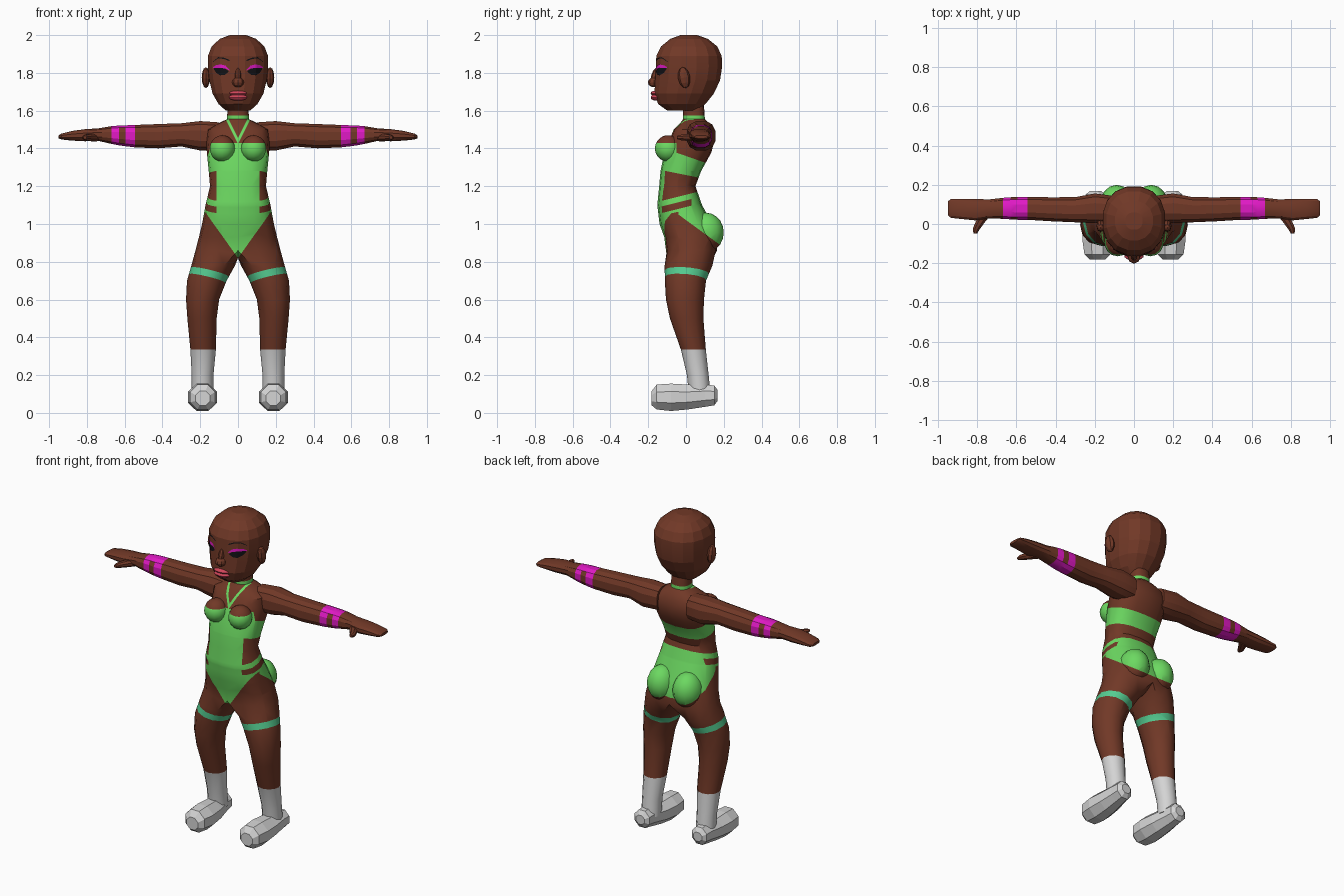
import bpy, bmesh
from math import radians, sin, cos, pi
from mathutils import Vector, Matrix
from mathutils.bvhtree import BVHTree

if "Cube" in bpy.data.objects:
    bpy.data.objects.remove(bpy.data.objects["Cube"], do_unlink=True)


def material(name, rgb):
    m = bpy.data.materials.new(name)
    m.use_nodes = True
    m.diffuse_color = (*rgb, 1)
    m.node_tree.nodes["Principled BSDF"].inputs["Base Color"].default_value = (*rgb, 1)
    return m


MATS = [material("brown skin", (.165, .04, .02)), material("green fabric", (.15, .69, .12)),
        material("teal garter", (.09, .6, .28)), material("magenta", (.75, .01, .56)),
        material("white boot", (.66, .66, .66)), material("black", (.006, .006, .008)),
        material("pink lips", (.62, .06, .1))]
SKIN, GREEN, TEAL, MAGENTA, WHITE, BLACK, PINK = range(7)


def loft(bm, rings, closed=True, caps=True):
    loops = [[bm.verts.new(p) for p in r] for r in rings]
    for a, b in zip(loops, loops[1:]):
        for i in range(len(a) if closed else len(a) - 1):
            j = (i + 1) % len(a)
            bm.faces.new((a[i], a[j], b[j], b[i]))
    if caps:
        bm.faces.new(loops[0])
        bm.faces.new(loops[-1])
    return loops


def ball(bm, centre, size, u=12, v=8, tilt=0):
    mat = Matrix.Translation(centre) @ Matrix.Rotation(tilt, 4, 'X') @ Matrix.Diagonal((*size, 1))
    bmesh.ops.create_uvsphere(bm, u_segments=u, v_segments=v, radius=1, matrix=mat)


def finish(bm, name, rule=SKIN, mirror=False, smooth=None):
    """Mirror, colour by rule(centre, normal) and add to the scene."""
    if mirror:
        dup = bmesh.ops.duplicate(bm, geom=bm.verts[:] + bm.edges[:] + bm.faces[:])["geom"]
        for v in dup:
            if isinstance(v, bmesh.types.BMVert):
                v.co.x = -v.co.x
        bmesh.ops.remove_doubles(bm, verts=bm.verts[:], dist=.0002)
    bmesh.ops.recalc_face_normals(bm, faces=bm.faces[:])
    used = []
    for f in bm.faces:
        c = f.calc_center_median()
        c.x = abs(c.x)
        idx = rule(c, f.normal) if callable(rule) else rule
        if idx not in used:
            used.append(idx)
        f.material_index = used.index(idx)
    me = bpy.data.meshes.new(name)
    bm.to_mesh(me)
    bm.free()
    for i in used:
        me.materials.append(MATS[i])
    ob = bpy.data.objects.new(name, me)
    bpy.context.collection.objects.link(ob)
    if smooth:
        bpy.ops.object.select_all(action='DESELECT')
        ob.select_set(True)
        bpy.context.view_layer.objects.active = ob
        bpy.ops.object.shade_smooth_by_angle(angle=radians(smooth))
    return ob


def oval(n, fn):
    return [fn(cos(2 * pi * (i + .5) / n), sin(2 * pi * (i + .5) / n)) for i in range(n)]


def rounded(c, p=.8):
    return abs(c) ** p * (1 if c > 0 else -1)


# Torso half, from neck to hips: height, half width, front, back
bm = bmesh.new()
torso = [(1.63, .055, -.015, .095), (1.555, .058, -.015, .1), (1.535, .1, -.03, .12),
         (1.5, .165, -.065, .14), (1.44, .17, -.09, .15), (1.38, .165, -.115, .135),
         (1.28, .155, -.135, .08), (1.2, .148, -.142, .05), (1.1, .172, -.152, .085),
         (1, .19, -.14, .14), (.93, .207, -.115, .16), (.86, .225, -.106, .165)]


def half_ring(z, w, f, b):
    pts = []
    for t in range(9):
        a = (t - 4) * pi / 8
        x = 0 if t in (0, 8) else w * cos(a) ** .8
        pts.append((x, (f + b) / 2 + (b - f) / 2 * rounded(sin(a)), z))
    return pts


rings = [half_ring(*s) for s in torso]
loft(bm, rings, closed=False, caps=False)

# Legs continue from the hip ring: height, inner, outer, front, back
legs = [(.78, .016, .247, -.113, .14), (.7, .06, .27, -.112, .106), (.6, .1, .275, -.106, .095),
        (.5, .113, .268, -.085, .092), (.335, .117, .252, -.027, .105),
        (.2, .13, .245, .005, .12), (.1, .13, .245, .015, .13)]
top = rings[-1] + [(0, y, .82) for y in (.1, .03, -.04)]
leg_rings = [top]
for z, i, o, f, b in legs:
    ring = []
    for t in range(12):
        a = radians(-120 + 30 * t)
        ring.append(((i + o) / 2 + (o - i) / 2 * cos(a), (f + b) / 2 + (b - f) / 2 * sin(a), z))
    leg_rings.append(ring)
loops = loft(bm, leg_rings, caps=False)
bm.faces.new(loops[-1])
bmesh.ops.remove_doubles(bm, verts=bm.verts[:], dist=.0002)

# Bust and seat
ball(bm, (.083, -.095, 1.4), (.068, .07, .07), 14, 10)
ball(bm, (.088, .105, .955), (.085, .095, .105), 14, 10)


def cut(point, normal, test):
    faces = [f for f in bm.faces if test(f.calc_center_median())]
    geom = set(faces)
    for f in faces:
        geom.update(f.edges)
        geom.update(f.verts)
    bmesh.ops.bisect_plane(bm, geom=list(geom), dist=.0003, plane_co=point, plane_no=normal)


# Seams of the suit, straps, garters and boot tops
def hips(c): return .8 < c.z < 1.3
def chest(c): return 1.2 < c.z < 1.5
def front_top(c): return 1.42 < c.z < 1.57 and c.y < .04


cut((0, -.04, 0), (0, 1, 0), hips)
cut((0, 0, .82), (-1.4, 0, 1), lambda c: .8 < c.z < 1.15 and c.y < -.04)
cut((0, -.04, 1.05), (0, .73, 1), lambda c: .8 < c.z < 1.15 and c.y > -.04)
cut((.115, 0, 0), (1, 0, 0), lambda c: 1 < c.z < 1.3 and c.y < 0)
cut((0, .03, 0), (0, 1, 0), lambda c: 1 < c.z < 1.3)
for s in (1.09, 1.125, 1.155):
    cut((0, 0, s), (0, -.25, 1), lambda c: 1 < c.z < 1.3)
cut((0, -.13, 1.285), (0, .2, 1), chest)
cut((0, -.05, 0), (0, 1, 0), chest)
cut((0, 0, 1.43), (0, 0, 1), lambda c: chest(c) and c.y < -.05)
cut((0, 0, 1.36), (0, .35, 1), lambda c: chest(c) and c.y > -.05)
for z in (1.555, 1.575):
    cut((0, 0, z), (0, 0, 1), lambda c: c.z > 1.5)
for d in (-.008, .008):
    cut((d, 0, 1.44), (-.12, 0, .06), front_top)
    cut((.16, 0, .73 + d * 2.4), (-.25, .1, 1), lambda c: .6 < c.z < .87)


def body_colour(c, n):
    x, y, z = c
    if z < .335:
        return WHITE
    if z < .82 and abs(z - .73 - .25 * (x - .16) + .1 * y) < .0192:
        return TEAL
    if 1.555 < z < 1.575:
        return GREEN
    if 1.43 < z < 1.555 and y < .04 and abs(x - (z - 1.44) / 2) < .008:
        return GREEN
    if z > 1.2 and z > 1.285 - .2 * (y + .13):
        return GREEN if z < (1.43 if y < -.05 else 1.36 - .35 * y) else SKIN
    if z < (.82 + 1.4 * x if y < -.04 else 1.05 - .73 * (y + .04)):
        return SKIN
    s = z - .25 * y
    open_side = x > .115 or y > 0
    if open_side and (s > 1.155 or (1.09 < s < 1.125 and y < .03)):
        return SKIN
    return GREEN


finish(bm, "body", body_colour, mirror=True, smooth=35)

# Arms with bands: x, centre y, half depth, centre z, half height
bm = bmesh.new()
arm = [(.1, .075, .07, 1.465, .075), (.2, .08, .078, 1.467, .08), (.3, .073, .066, 1.472, .063),
       (.42, .075, .063, 1.465, .066), (.545, .08, .06, 1.465, .061), (.595, .08, .06, 1.467, .057),
       (.63, .08, .058, 1.469, .054), (.67, .08, .055, 1.471, .048), (.74, .077, .05, 1.473, .034),
       (.81, .073, .056, 1.47, .033), (.88, .077, .053, 1.467, .026), (.935, .08, .05, 1.463, .016),
       (.95, .08, .036, 1.461, .008)]
loft(bm, [oval(12, lambda c, s: (x, cy + hy * rounded(c), cz + hz * rounded(s)))
          for x, cy, hy, cz, hz in arm])
# Thumbs
thumb = [(.76, .05, .035, .022), (.785, .01, .026, .02), (.805, -.025, .02, .016), (.81, -.048, .01, .009)]
loft(bm, [oval(8, lambda c, s: (x + w * c, y, 1.458 + h * s)) for x, y, w, h in thumb])


def arm_colour(c, n):
    if .545 < c.x < .67 and c.y > 0:
        return SKIN if .595 < c.x < .63 and abs(n.z) < .6 else MAGENTA
    return SKIN


finish(bm, "arms", arm_colour, mirror=True, smooth=25)

# Feet: y, centre x, half width, bottom, top
bm = bmesh.new()
foot = [(-.182, .187, .04, .04, .115), (-.155, .187, .068, .018, .15), (-.08, .188, .078, .01, .155),
        (.01, .19, .07, .018, .15), (.1, .195, .056, .032, .15), (.15, .197, .052, .04, .145),
        (.168, .197, .03, .065, .12)]
loft(bm, [oval(8, lambda c, s: (x + w * c * 1.05, y, (lo + hi) / 2 + (hi - lo) / 2 * s * 1.08))
          for y, x, w, lo, hi in foot])
finish(bm, "feet", WHITE, mirror=True)

# Head: height, half width, front, back
bm = bmesh.new()
skull = [(1.6, .065, -.1, .07), (1.635, .105, -.15, .105), (1.69, .137, -.17, .15),
         (1.76, .154, -.166, .183), (1.83, .162, -.163, .194), (1.89, .162, -.16, .192),
         (1.94, .142, -.135, .168), (1.98, .098, -.085, .118), (2, .045, -.03, .06)]
loft(bm, [oval(16, lambda c, s: (w * rounded(c, .9), (f + b) / 2 + (b - f) / 2 * rounded(s, .9), z))
          for z, w, f, b in skull])
bm.normal_update()
tree = BVHTree.FromBMesh(bm)
finish(bm, "head", SKIN, smooth=12)

# Nose, ears and lips
bm = bmesh.new()
ball(bm, (0, -.17, 1.75), (.032, .032, .026), 8, 6)
ball(bm, (0, -.162, 1.785), (.017, .022, .045), 8, 6, radians(-18))
finish(bm, "nose", SKIN)
bm = bmesh.new()
ball(bm, (.17, -.01, 1.775), (.022, .032, .056), 8, 6, radians(10))
finish(bm, "ears", SKIN, mirror=True)
bm = bmesh.new()
ball(bm, (0, -.163, 1.692), (.05, .024, .014), 10, 6)
ball(bm, (0, -.161, 1.67), (.052, .026, .017), 10, 6)
finish(bm, "lips", PINK, smooth=40)


# Painted eye details, laid on the face: x, lower edge, upper edge
def plate(name, columns, mat, lift):
    bm = bmesh.new()
    rows = []
    for a, b in zip(columns, columns[1:]):
        for k in range(4):
            x, lo, hi = Vector(a).lerp(Vector(b), k / 3)
            rows.append([(x, tree.ray_cast(Vector((x, -1, z)), Vector((0, 1, 0)))[0].y - lift, z)
                         for z in (lo + (hi - lo) * j / 4 for j in range(5))])
    loft(bm, rows, closed=False, caps=False)
    bmesh.ops.remove_doubles(bm, verts=bm.verts[:], dist=.0001)
    bm.normal_update()
    if sum(f.normal.y for f in bm.faces) > 0:
        bmesh.ops.reverse_faces(bm, faces=bm.faces[:])
    twin = finish(bm, name, mat)
    mirror = twin.modifiers.new("Mirror", 'MIRROR')
    mirror.use_axis[0] = True


plate("eyes", [(.05, 1.805, 1.81), (.07, 1.79, 1.823), (.095, 1.787, 1.828), (.115, 1.8, 1.828),
               (.128, 1.82, 1.826)], BLACK, .004)
plate("eyelids", [(.045, 1.812, 1.816), (.065, 1.822, 1.838), (.092, 1.827, 1.845), (.118, 1.827, 1.84),
                  (.132, 1.825, 1.83)], MAGENTA, .005)
plate("eyebrows", [(.045, 1.862, 1.869), (.075, 1.874, 1.881), (.105, 1.877, 1.883), (.132, 1.858, 1.861)],
      BLACK, .004)
